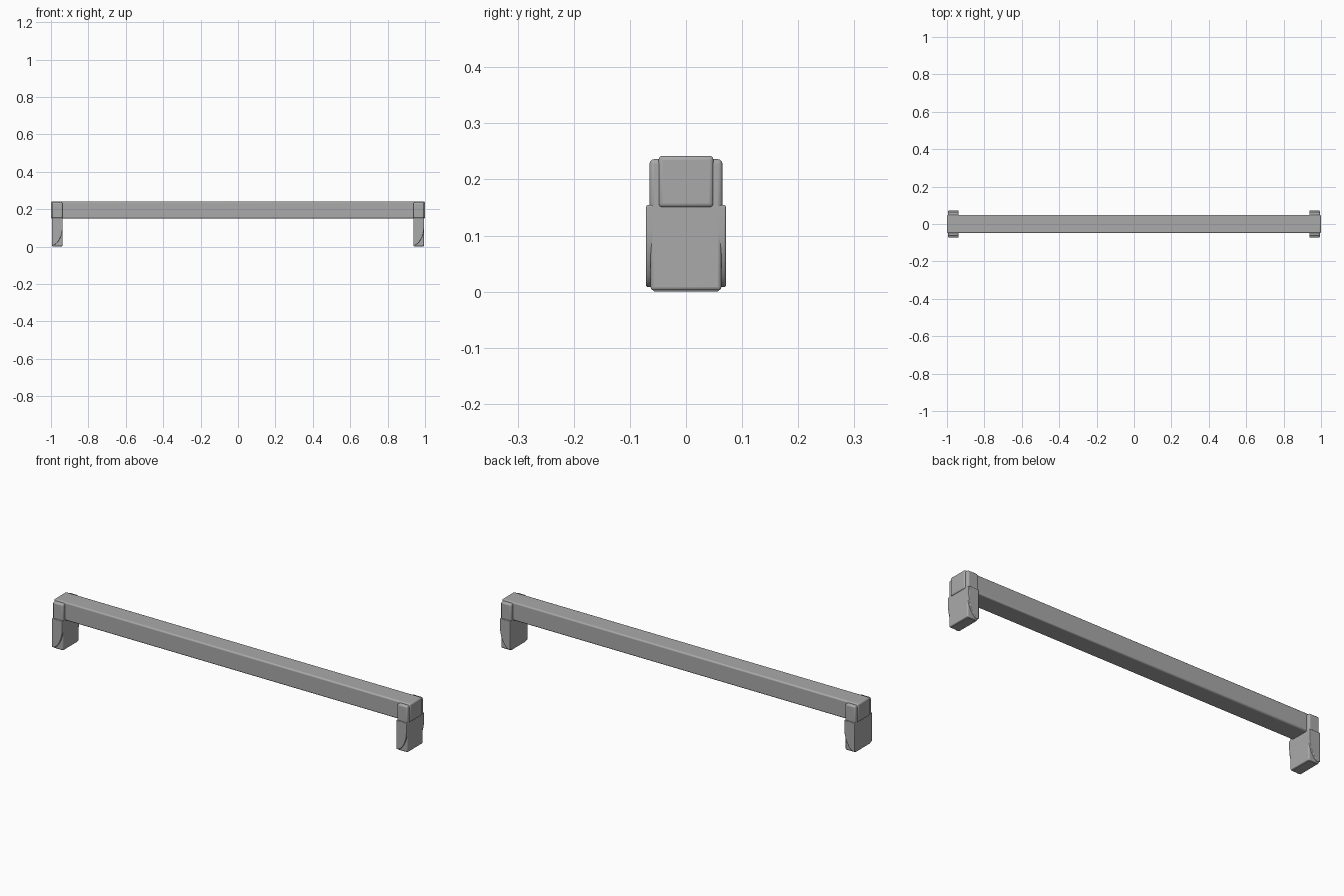
import bpy, bmesh, math

cube = bpy.data.objects.get("Cube")
if cube:
    bpy.data.objects.remove(cube, do_unlink=True)

grey = bpy.data.materials.new("satin_grey")
grey.use_nodes = True
colour = (0.4, 0.4, 0.4, 1)
grey.diffuse_color = colour
grey.node_tree.nodes["Principled BSDF"].inputs["Base Color"].default_value = colour


def prism(name, profile, axis, lo, hi, bevel):
    """Extrude a closed profile along x or y and round its edges."""
    bm = bmesh.new()
    rings = []
    for d in (lo, hi):
        rings.append([bm.verts.new((d, a, z) if axis == "x" else (a, d, z)) for a, z in profile])
    n = len(profile)
    bm.faces.new(rings[0])
    bm.faces.new(rings[1])
    for i in range(n):
        j = (i + 1) % n
        bm.faces.new((rings[0][i], rings[0][j], rings[1][j], rings[1][i]))
    bmesh.ops.recalc_face_normals(bm, faces=bm.faces)
    mesh = bpy.data.meshes.new(name)
    bm.to_mesh(mesh)
    bm.free()
    obj = bpy.data.objects.new(name, mesh)
    bpy.context.collection.objects.link(obj)
    mesh.materials.append(grey)
    mod = obj.modifiers.new("rounding", "BEVEL")
    mod.width = bevel
    mod.segments = 3
    mod.limit_method = "ANGLE"
    mod.angle_limit = math.radians(40)
    bpy.ops.object.select_all(action="DESELECT")
    obj.select_set(True)
    bpy.context.view_layer.objects.active = obj
    bpy.ops.object.shade_smooth_by_angle(angle=math.radians(40))
    return obj


def rect(w, z0, z1):
    return [(-w, z0), (w, z0), (w, z1), (-w, z1)]


# Long rail
prism("rail", rect(0.049, 0.15, 0.242), "x", -1, 1, 0.007)

for side, cx in (("right", -0.966), ("left", 0.966)):
    x0, x1 = cx - 0.029, cx + 0.029
    # Saddle clasping the rail end
    prism(side + "_saddle", rect(0.065, 0.14, 0.236), "x", x0, x1, 0.008)
    # Foot: narrow lower core below a wider collar
    prism(side + "_foot", rect(0.063, 0.002, 0.15), "x", x0, x1, 0.006)
    # Curved cheek: the cut sweeps from the lower right to the upper right corner
    cut = []
    for i in range(9):
        t = i / 8
        cut.append((x0 + 0.012 + (x1 - x0 - 0.012) * math.sin(t * math.pi / 2) ** 0.8,
                    0.008 + 0.1 * t ** 1.2))
    cheek = [(x0, 0.008)] + cut + [(x1, 0.154), (x0, 0.154)]
    prism(side + "_foot_cheeks", cheek, "y", -0.071, 0.071, 0.003)
    # Flat sole
    prism(side + "_sole", rect(0.058, 0, 0.01), "x", x0 + 0.004, x1 - 0.004, 0.002)
